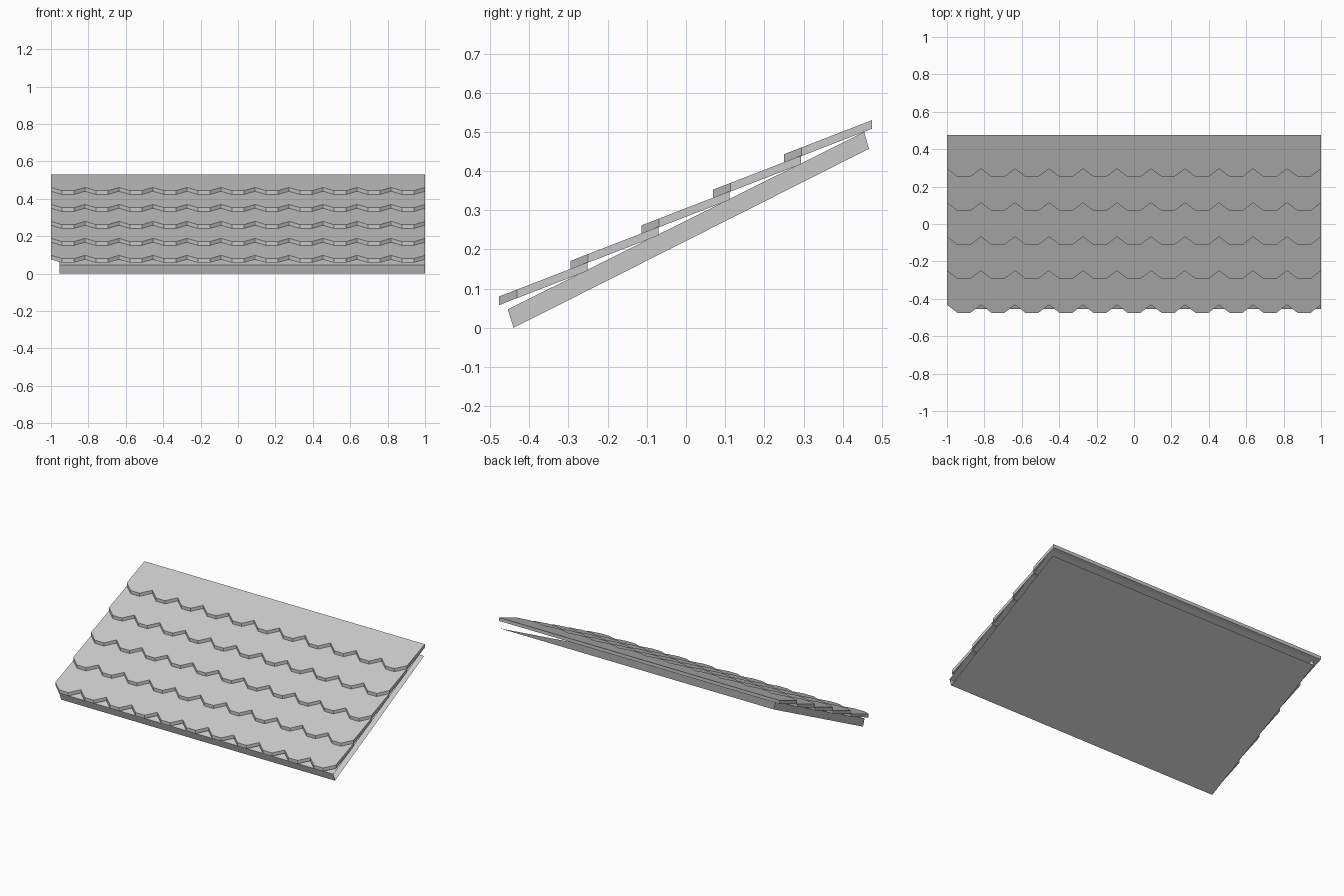
import bpy
import bmesh

cube = bpy.data.objects.get("Cube")
if cube:
    bpy.data.objects.remove(cube, do_unlink=True)

grey = bpy.data.materials.new("roof_grey")
grey.use_nodes = True
COLOUR = (0.58, 0.58, 0.58, 1)
grey.diffuse_color = COLOUR
grey.node_tree.nodes["Principled BSDF"].inputs["Base Color"].default_value = COLOUR


def add_object(name, bm):
    mesh = bpy.data.meshes.new(name)
    bm.to_mesh(mesh)
    bm.free()
    mesh.materials.append(grey)
    obj = bpy.data.objects.new(name, mesh)
    bpy.context.collection.objects.link(obj)
    return obj


# Sloping base board, left open at its back and left joints
bm = bmesh.new()
section = [(-0.44, 0.0), (0.467, 0.457), (0.455, 0.5), (-0.455, 0.047)]
right_end = [bm.verts.new((-0.955, y, z)) for y, z in section]
left_end = [bm.verts.new((1.0, y, z)) for y, z in section]
bm.faces.new(right_end)
for i in range(4):
    j = (i + 1) % 4
    bm.faces.new((right_end[i], left_end[i], left_end[j], right_end[j]))
bmesh.ops.recalc_face_normals(bm, faces=bm.faces)
bm.faces.ensure_lookup_table()
bmesh.ops.delete(bm, geom=[bm.faces[2]], context='FACES_ONLY')
add_object("base_board", bm)

# Overlapping shingle courses with a notched lower edge
TABS = 11
PITCH = 2 / TABS
FLAT = 0.064
DEPTH = 0.225
NOTCH = 0.045
SLOPE = 0.387
THICK = 0.022


def add_course(name, front_y, front_z):
    outline = [(-1.0, NOTCH)]
    for t in range(TABS):
        middle = -1 + (t + 0.5) * PITCH
        outline += [(middle - FLAT / 2, 0), (middle + FLAT / 2, 0),
                    (middle + PITCH / 2, NOTCH)]
    outline += [(1.0, DEPTH), (-1.0, DEPTH)]
    bm = bmesh.new()
    face = bm.faces.new([bm.verts.new((x, front_y + d, front_z + d * SLOPE))
                         for x, d in outline])
    raised = bmesh.ops.extrude_face_region(bm, geom=[face])["geom"]
    bmesh.ops.translate(bm, vec=(0, 0, THICK),
                        verts=[v for v in raised if isinstance(v, bmesh.types.BMVert)])
    bmesh.ops.recalc_face_normals(bm, faces=bm.faces)
    return add_object(name, bm)


for row in range(5):
    add_course(f"shingle_course_{row + 1}", -0.477 + row * 0.1818, 0.058 + row * 0.0908)
